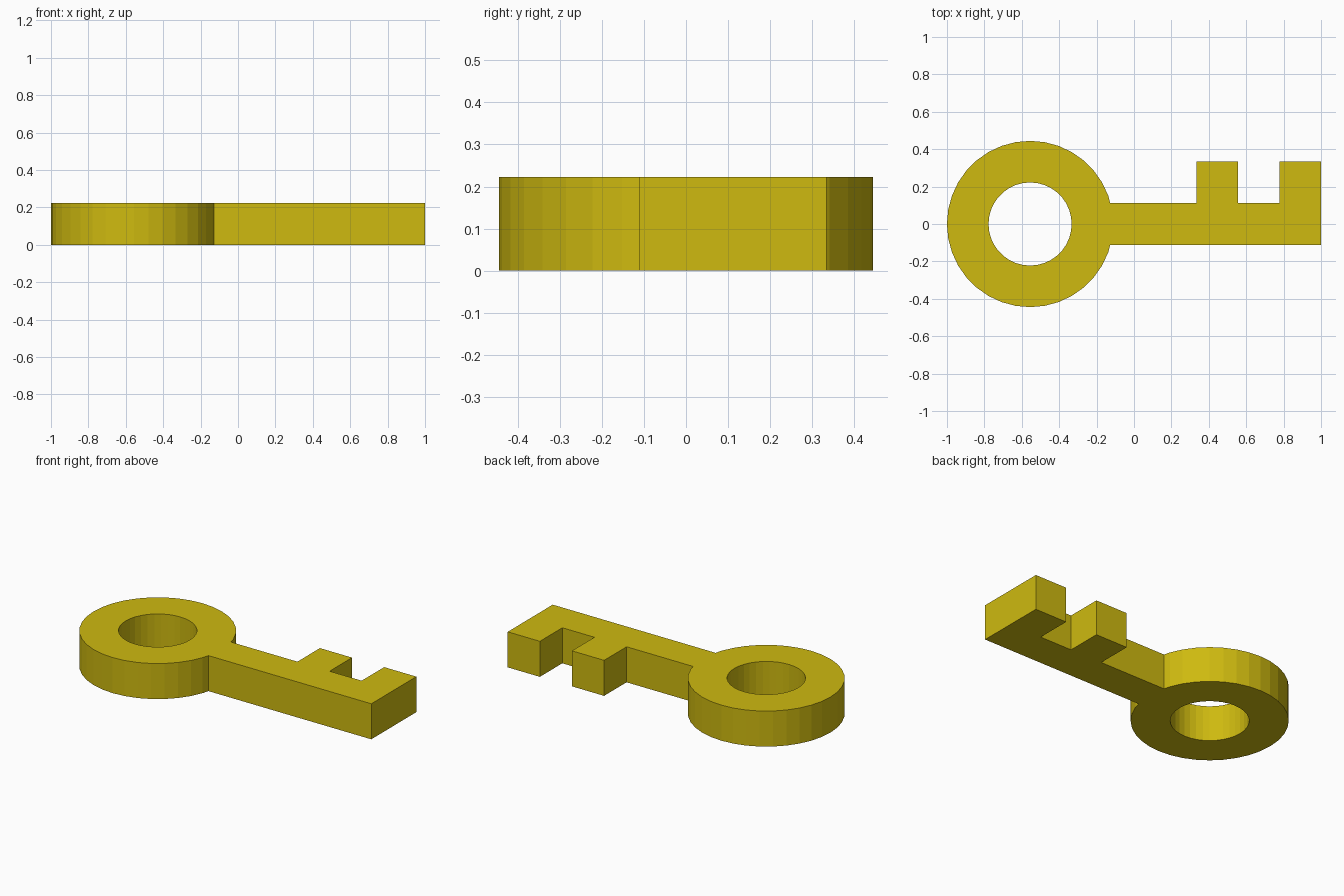
import bpy, bmesh
from math import cos, sin, pi

if "Cube" in bpy.data.objects:
    bpy.data.objects.remove(bpy.data.objects["Cube"])

U = 1 / 9            # design unit: the key is 18 units long
SIDES = 36
CENTRE_X = -5


def arc(radius, first, last):
    return [(CENTRE_X + radius * cos(2 * pi * i / SIDES),
             radius * sin(2 * pi * i / SIDES)) for i in range(first, last)]


# Outline: round bow, then shaft with two teeth
join_x = CENTRE_X + 3.857
outline = [(join_x, 1)] + arc(4, 2, SIDES - 1) + [
    (join_x, -1), (9, -1), (9, 3), (7, 3), (7, 1),
    (5, 1), (5, 3), (3, 3), (3, 1)]
hole = arc(2, 0, SIDES)

# Fill the flat profile around the hole, then extrude to full thickness
bm = bmesh.new()
for loop in (outline, hole):
    verts = [bm.verts.new((x * U, y * U, 0)) for x, y in loop]
    for a, b in zip(verts, verts[1:] + verts[:1]):
        bm.edges.new((a, b))
bmesh.ops.triangle_fill(bm, edges=bm.edges[:], use_beauty=True, normal=(0, 0, 1))
result = bmesh.ops.extrude_face_region(bm, geom=bm.faces[:], use_keep_orig=True)
top = [g for g in result["geom"] if isinstance(g, bmesh.types.BMVert)]
bmesh.ops.translate(bm, verts=top, vec=(0, 0, 2 * U))
bmesh.ops.recalc_face_normals(bm, faces=bm.faces[:])

mesh = bpy.data.meshes.new("key")
bm.to_mesh(mesh)
bm.free()
key = bpy.data.objects.new("key", mesh)
bpy.context.collection.objects.link(key)

# Yellow finish
yellow = bpy.data.materials.new("yellow")
yellow.diffuse_color = (0.62, 0.49, 0.005, 1)
yellow.use_nodes = True
yellow.node_tree.nodes["Principled BSDF"].inputs["Base Color"].default_value = yellow.diffuse_color
mesh.materials.append(yellow)
